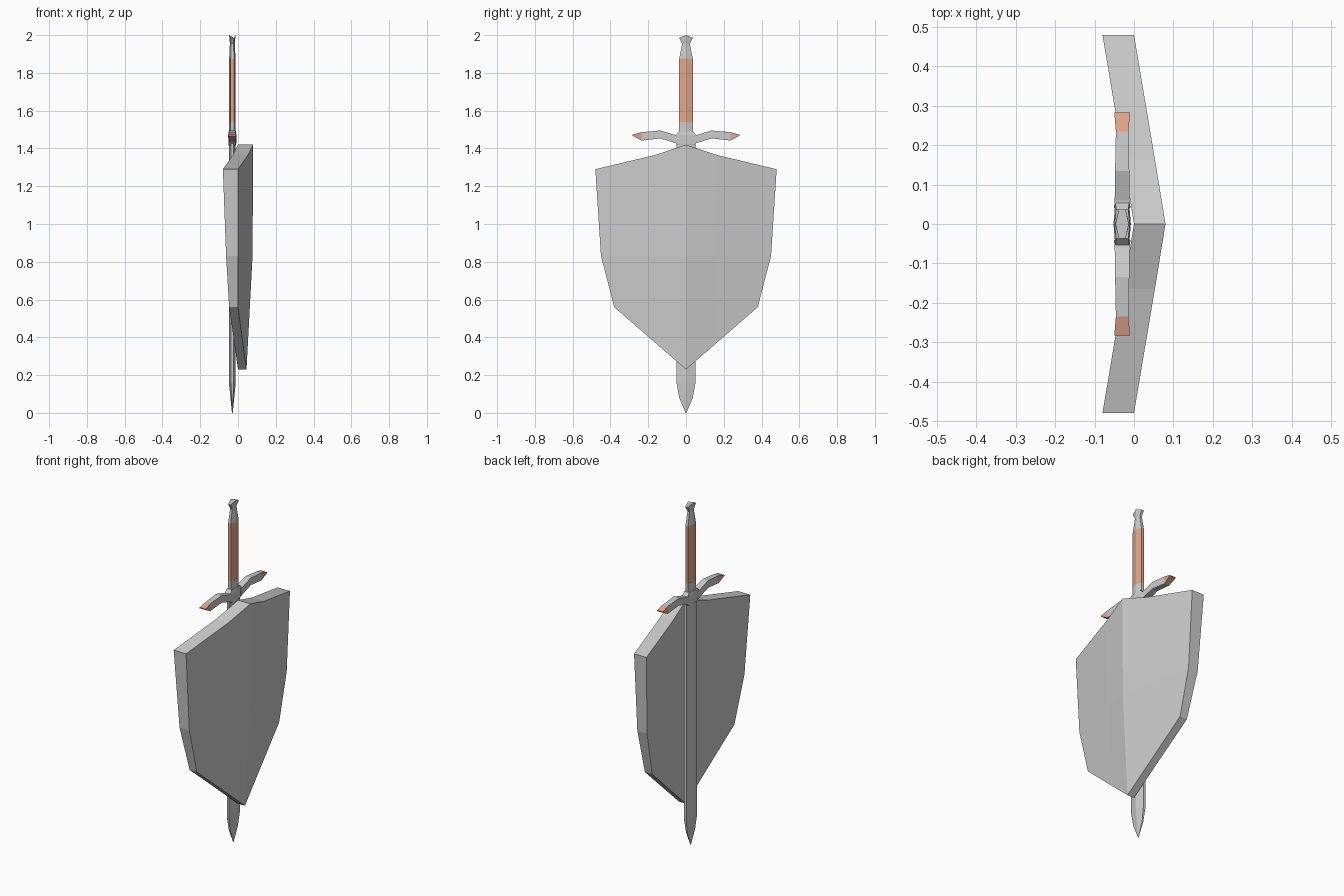
import bpy, bmesh

if "Cube" in bpy.data.objects:
    bpy.data.objects.remove(bpy.data.objects["Cube"])

brown = bpy.data.materials.new("brown")
brown.diffuse_color = (0.75, 0.38, 0.25, 1)
brown.use_nodes = True
brown.node_tree.nodes["Principled BSDF"].inputs["Base Color"].default_value = brown.diffuse_color
CX = -0.03  # sword centre plane


def finish(name, bm, mat=None):
    bmesh.ops.remove_doubles(bm, verts=bm.verts, dist=1e-5)
    bmesh.ops.recalc_face_normals(bm, faces=bm.faces)
    me = bpy.data.meshes.new(name)
    bm.to_mesh(me)
    bm.free()
    ob = bpy.data.objects.new(name, me)
    bpy.context.collection.objects.link(ob)
    if mat:
        me.materials.append(mat)
    return ob


def loft(name, rings, mat=None):
    """Closed solid through a list of equal-length point rings."""
    bm = bmesh.new()
    vs = [[bm.verts.new(p) for p in r] for r in rings]
    n = len(vs[0])
    for a, b in zip(vs, vs[1:]):
        for i in range(n):
            j = (i + 1) % n
            bm.faces.new((a[i], a[j], b[j], b[i]))
    bm.faces.new(vs[0])
    bm.faces.new(vs[-1])
    return finish(name, bm, mat)


def blade_ring(z, w, t, edge=0.4, lift=0):
    """Six-sided section: ridge down the middle, blunt narrow edges."""
    e = t * edge
    return [(CX + t, 0, z + lift), (CX + e, w, z), (CX - e, w, z),
            (CX - t, 0, z + lift), (CX - e, -w, z), (CX + e, -w, z)]


def arm_ring(y, lo, hi, t):
    return [(CX - t, y, lo), (CX + t, y, lo), (CX + t, y, hi), (CX - t, y, hi)]


# Shield: folded plate, rows from top to bottom, each (y, z, front x, back x)
rows = [
    [(0, 1.42, 0.08, 0), (0.165, 1.365, 0.053, -0.027), (0.48, 1.29, 0, -0.08)],
    [(0, 0.83, 0.077, 0), (0.155, 0.83, 0.051, -0.022), (0.45, 0.83, 0, -0.063)],
    [(0, 0.23, 0.045, 0), (0.15, 0.36, 0.027, -0.018), (0.38, 0.56, 0, -0.047)],
]
bm = bmesh.new()
full = [[(-y, z, f, b) for y, z, f, b in reversed(r[1:])] + r for r in rows]
front = [[bm.verts.new((f, y, z)) for y, z, f, b in r] for r in full]
back = [[bm.verts.new((b, y, z)) for y, z, f, b in r] for r in full]
for g in (front, back):
    for a, b in zip(g, g[1:]):
        for i in range(4):
            bm.faces.new((a[i], a[i + 1], b[i + 1], b[i]))
rim = ([(0, i) for i in range(5)] + [(1, 4)]
       + [(2, i) for i in range(4, -1, -1)] + [(1, 0)])
for (r, c), (s, d) in zip(rim, rim[1:] + rim[:1]):
    bm.faces.new((front[r][c], front[s][d], back[s][d], back[r][c]))
finish("shield", bm)

# Blade
loft("blade", [blade_ring(*r) for r in (
    (0.0, 0.002, 0.002), (0.08, 0.036, 0.010), (0.16, 0.05, 0.018), (1.45, 0.05, 0.018))])

# Guard: central block and two curved arms with coloured tips
loft("guard_block", [blade_ring(z, w, t, 0.8) for z, w, t in (
    (1.415, 0.04, 0.02), (1.43, 0.055, 0.021), (1.47, 0.055, 0.022), (1.49, 0.037, 0.019))])
for s, side in ((-1, "left"), (1, "right")):
    loft("guard_arm_" + side, [arm_ring(s * y, lo, hi, t) for y, lo, hi, t in (
        (0.04, 1.425, 0.005 + 1.465, 0.021), (0.06, 1.43, 1.472, 0.019),
        (0.135, 1.453, 1.495, 0.018), (0.235, 1.442, 1.486, 0.016))])
    loft("guard_tip_" + side, [arm_ring(s * 0.235, 1.442, 1.486, 0.016),
                               arm_ring(s * 0.283, 1.467, 1.473, 0.02)], brown)

# Collar, grip and pommel
loft("collar", [blade_ring(1.48, 0.036, 0.018, 0.5), blade_ring(1.54, 0.036, 0.018, 0.5)])
loft("grip", [blade_ring(1.54, 0.036, 0.017, 0.5), blade_ring(1.875, 0.036, 0.017, 0.5)], brown)
loft("pommel", [blade_ring(*r) for r in (
    (1.875, 0.036, 0.017, 0.5), (1.955, 0.02, 0.013, 0.5), (1.985, 0.037, 0.017, 0.5, 0.015))])
